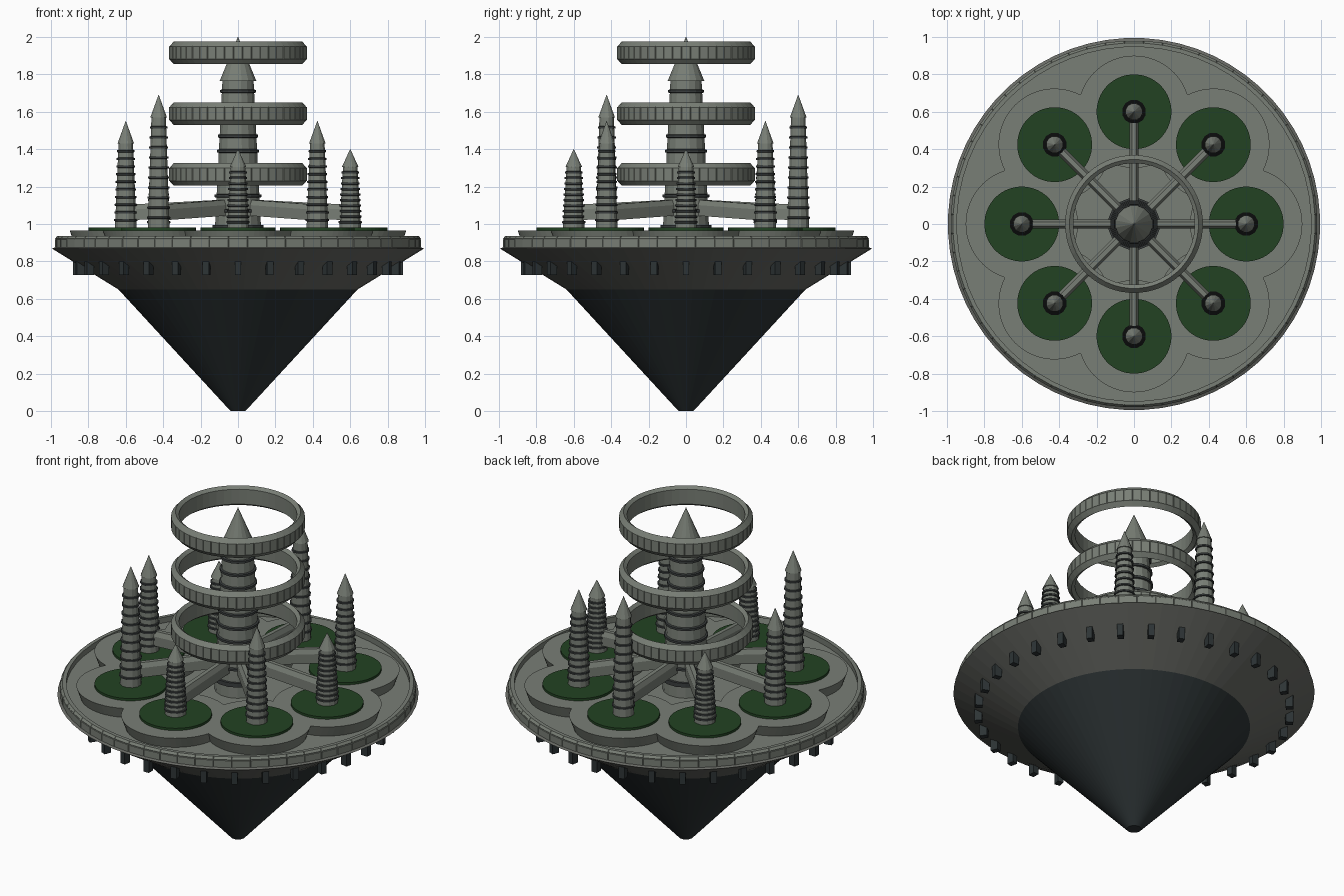
import bpy, bmesh, math
from math import sin, cos, pi, sqrt
from mathutils import Vector

if "Cube" in bpy.data.objects:
    bpy.data.objects.remove(bpy.data.objects["Cube"])


def material(name, rgb):
    m = bpy.data.materials.new(name)
    m.diffuse_color = (*rgb, 1)
    m.use_nodes = True
    m.node_tree.nodes["Principled BSDF"].inputs["Base Color"].default_value = m.diffuse_color
    return m


GREY = material("stone grey", (0.19, 0.21, 0.18))
HULL = material("hull grey", (0.14, 0.145, 0.13))
DARK = material("dark slate", (0.026, 0.034, 0.036))
BAND = material("band charcoal", (0.042, 0.048, 0.048))
GREEN = material("garden green", (0.016, 0.055, 0.016))


def finish(name, bm, mat):
    bmesh.ops.recalc_face_normals(bm, faces=bm.faces)
    me = bpy.data.meshes.new(name)
    bm.to_mesh(me)
    bm.free()
    me.materials.append(mat)
    ob = bpy.data.objects.new(name, me)
    bpy.context.collection.objects.link(ob)
    return ob


def bridge(bm, a, b):
    for i in range(len(a)):
        j = (i + 1) % len(a)
        bm.faces.new((a[i], a[j], b[j], b[i]))


def add_lathe(bm, profile, n, center=(0, 0), closed=False):
    """Revolve (radius, z) points about a vertical axis; open profiles get caps."""
    cx, cy = center
    rings = []
    for r, z in profile:
        rings.append([bm.verts.new((cx + r * cos(2 * pi * (i + .5) / n),
                                    cy + r * sin(2 * pi * (i + .5) / n), z)) for i in range(n)])
    for a, b in zip(rings, rings[1:]):
        bridge(bm, a, b)
    if closed:
        bridge(bm, rings[-1], rings[0])
    else:
        bm.faces.new(rings[0])
        bm.faces.new(rings[-1])


def lathe(name, profile, n, mat, center=(0, 0), closed=False):
    bm = bmesh.new()
    add_lathe(bm, profile, n, center, closed)
    return finish(name, bm, mat)


def panelled_ring(name, profile, n, mat, r_min, gap, depth):
    """Closed ring whose outer faces are raised as separate panels."""
    bm = bmesh.new()
    add_lathe(bm, profile, n, closed=True)
    bmesh.ops.recalc_face_normals(bm, faces=bm.faces)
    outer = [f for f in bm.faces
             if min(v.co.xy.length for v in f.verts) > r_min
             and f.normal.xy.dot(f.calc_center_median().xy) > 0.3]
    bmesh.ops.inset_individual(bm, faces=outer, thickness=gap, depth=depth)
    return finish(name, bm, mat)


# Hull: dark lower cone and flared bowl
lathe("lower_cone", [(0.04, 0), (0.64, 0.65)], 64, DARK)
lathe("hull_bowl", [(0.64, 0.65), (0.995, 0.868), (0.97, 0.88), (0.96, 0.895)], 64, HULL)
lathe("deck", [(0.96, 0.88), (0.96, 0.90)], 64, GREY)
panelled_ring("deck_rim", [(0.95, 0.87), (0.978, 0.872), (0.978, 0.918), (0.965, 0.935), (0.947, 0.935)],
              60, GREY, 0.96, 0.003, 0.003)

# Fins under the bowl
bm = bmesh.new()
for i in range(32):
    a = 2 * pi * i / 32
    out, side = Vector((cos(a), sin(a), 0)), Vector((-sin(a), cos(a), 0))
    loops = [[bm.verts.new(out * r + side * s + Vector((0, 0, z)))
              for r, s in ((0.84, -.017), (0.882, -.017), (0.882, .017), (0.84, .017))]
             for z in (0.727, 0.805)]
    bridge(bm, *loops)
    bm.faces.new(loops[0])
    bm.faces.new(loops[1])
finish("hull_fins", bm, DARK)


# Flower-shaped terrace: union of eight overlapping discs, open at the hub
def petal_loop(bm, radius, sign, z, n=192):
    loop = []
    for i in range(n):
        a = 2 * pi * i / n
        d = (a + pi / 8) % (pi / 4) - pi / 8
        r = 0.6 * cos(d) + sign * sqrt(radius ** 2 - (0.6 * sin(d)) ** 2)
        loop.append(bm.verts.new((r * cos(a), r * sin(a), z)))
    return loop


bm = bmesh.new()
loops = [petal_loop(bm, *p) for p in ((0.275, 1, 0.895), (0.3, 1, 0.966),
                                      (0.3, -1, 0.966), (0.275, -1, 0.895))]
for k in range(4):
    bridge(bm, loops[k], loops[(k + 1) % 4])
finish("petal_terrace", bm, GREY)


def tower(name, center, z0, z1, tip, r0, r1, cap_r, n, ring_zs, grow, half):
    """Tapered shaft with a pointed cap and dark bands."""
    lathe(name + "_shaft", [(r0, z0), (r1, z1)], n, GREY, center)
    lathe(name + "_spire", [(cap_r, z1), (0.001, tip)], n, GREY, center)
    bm = bmesh.new()
    for z in ring_zs:
        r = r0 + (r1 - r0) * (z - z0) / (z1 - z0)
        add_lathe(bm, [(r - .005, z - half), (r + grow, z - half * .6),
                       (r + grow, z + half * .6), (r - .005, z + half)], n, center)
    finish(name + "_bands", bm, BAND)


# Outer towers, gardens and bridges
for i in range(8):
    a = pi * i / 4
    c = (0.6 * cos(a), 0.6 * sin(a))
    tip, top = ((1.40, 1.305), (1.55, 1.43), (1.69, 1.57))[i % 3]
    lathe(f"garden_{i}", [(0.2, 0.96), (0.2, 0.98)], 48, GREEN, c)
    step = (top - 0.98) / 11
    tower(f"tower_{i}", c, 0.975, top, tip, 0.06, 0.04, 0.046, 12,
          [0.98 + step * (k + 1) for k in range(10)], 0.007, 0.008)
    # Bridge: six-sided beam sloping gently down to the tower
    bm = bmesh.new()
    ends = []
    for r, z in ((0.08, 1.088), (0.58, 1.062)):
        ends.append([bm.verts.new((r * cos(a) - s * sin(a), r * sin(a) + s * cos(a), z + h))
                     for s, h in ((.012, .042), (.025, .015), (.025, -.042),
                                  (-.025, -.042), (-.025, .015), (-.012, .042))])
    bridge(bm, *ends)
    bm.faces.new(ends[0])
    bm.faces.new(ends[1])
    finish(f"bridge_{i}", bm, GREY)

# Central tower
tower("central_tower", (0, 0), 0.895, 1.765, 2.0, 0.13, 0.085, 0.1, 16,
      [1.71 - 0.08 * k for k in range(9)], 0.01, 0.011)
lathe("central_collar", [(0.14, 0.97), (0.14, 0.995)], 16, BAND)

# Three floating rings around the central tower
for k, z in enumerate((1.265, 1.59, 1.915)):
    panelled_ring(f"halo_ring_{k}",
                  [(0.325, z - .045), (0.345, z - .06), (0.366, z - .036), (0.366, z + .036),
                   (0.345, z + .06), (0.325, z + .045)], 48, GREY, 0.34, 0.003, 0.003)
